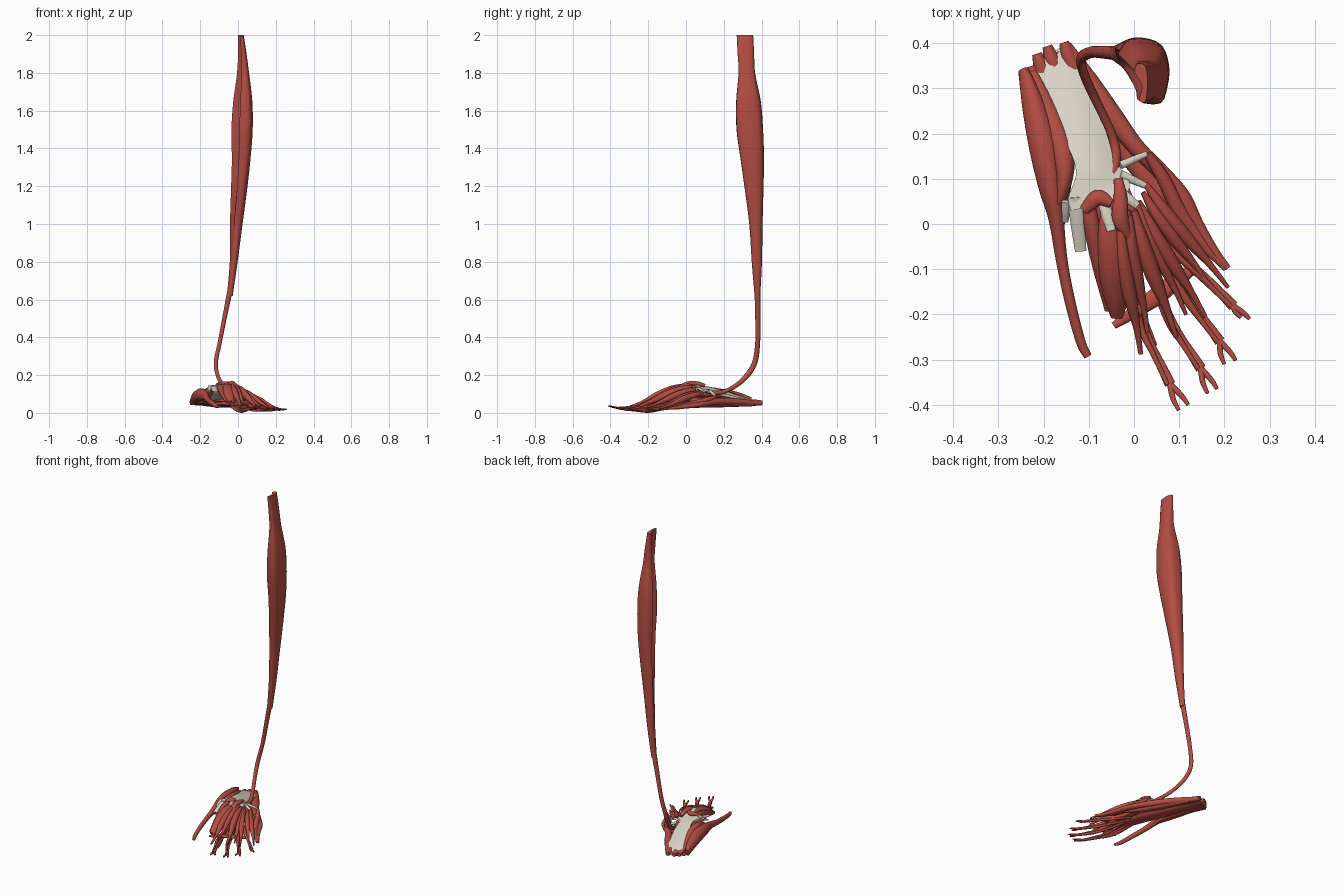
import bpy, bmesh, math
from mathutils import Vector


def material(name, col):
    m = bpy.data.materials.new(name)
    m.diffuse_color = (*col, 1)
    return m


RED = material("muscle_red", (0.46, 0.075, 0.055))
WHITE = material("ligament_white", (0.72, 0.68, 0.58))


def finish(bm, name, mat):
    bmesh.ops.recalc_face_normals(bm, faces=bm.faces)
    me = bpy.data.meshes.new(name)
    bm.to_mesh(me)
    bm.free()
    ob = bpy.data.objects.new(name, me)
    bpy.context.collection.objects.link(ob)
    me.materials.append(mat)
    for p in me.polygons:
        p.use_smooth = True
    bpy.context.view_layer.objects.active = ob
    ob.select_set(True)
    bpy.ops.object.shade_smooth_by_angle(angle=math.radians(50))
    ob.select_set(False)
    return ob


def spline(keys, steps=5):
    """Catmull-Rom through key tuples of any size."""
    k = [Vector(p) for p in keys]
    k = [k[0] * 2 - k[1]] + k + [k[-1] * 2 - k[-2]]
    out = []
    for i in range(1, len(k) - 2):
        a, b, c, d = k[i - 1:i + 3]
        for s in range(steps):
            t = s / steps
            out.append(0.5 * (2 * b + (c - a) * t + (2 * a - 5 * b + 4 * c - d) * t * t
                              + (3 * b - a - 3 * c + d) * t ** 3))
    return out + [k[-2]]


def loft(name, rings, mat):
    bm = bmesh.new()
    vs = [[bm.verts.new(p) for p in r] for r in rings]
    n = len(vs[0])
    for a, b in zip(vs, vs[1:]):
        for i in range(n):
            bm.faces.new((a[i], a[(i + 1) % n], b[(i + 1) % n], b[i]))
    bm.faces.new(vs[0])
    bm.faces.new(vs[-1])
    return finish(bm, name, mat)


def strand(name, keys, mat=RED, ref=(0, 0, 1), tilt=0, sides=12):
    """Sweep an oval along keys (x, y, z, half width, half height)."""
    s = spline([Vector(k) for k in keys])
    pos = [Vector(p[:3]) for p in s]
    rings = []
    for i, p in enumerate(pos):
        t = (pos[min(i + 1, len(pos) - 1)] - pos[max(i - 1, 0)]).normalized()
        side = t.cross(Vector(ref)).normalized()
        up = side.cross(t)
        ct, st = math.cos(tilt), math.sin(tilt)
        side, up = side * ct + up * st, up * ct - side * st
        w, h = max(s[i][3], .002), max(s[i][4], .002)
        rings.append([p + side * w * math.cos(a) + up * h * math.sin(a)
                      for a in (2 * math.pi * j / sides for j in range(sides))])
    return loft(name, rings, mat)


# Long calf muscle: crescent section fading to an oval; (z, x0, x1, y0, y1)
CRESCENT = [(-1, .55), (-.6, .95), (.1, 1), (.75, .8), (1, .2),
            (.95, -.4), (.65, -1), (-.25, -.9), (.2, -.25), (-.3, .2)]
rows = [(2.0, 0, .03, .27, .355), (1.9, 0, .045, .275, .36), (1.8, -.005, .058, .28, .365),
        (1.65, -.025, .075, .268, .395), (1.5, -.035, .077, .27, .407), (1.35, -.033, .066, .29, .412),
        (1.2, -.038, .05, .31, .41), (1.0, -.045, .024, .335, .405), (.8, -.045, -.002, .348, .402),
        (.62, -.058, -.028, .363, .393)]
shape = spline([(*p, 0) for p in CRESCENT + CRESCENT[:1]], 3)[:-1]
rings = []
for z, x0, x1, y0, y1 in spline(rows, 4):
    f = min(1, max(0, (z - .7) / .7))
    ring = []
    for j, c in enumerate(shape):
        a = math.radians(150 - 360 * j / len(shape))
        u = c.x * f + math.cos(a) * (1 - f)
        v = c.y * f + math.sin(a) * (1 - f)
        ring.append(((x0 + x1) / 2 + u * (x1 - x0) / 2, (y0 + y1) / 2 + v * (y1 - y0) / 2, z))
    rings.append(ring)
loft("calf_muscle", rings, RED)

# Its tendon, hooking behind the ankle and running into the foot
strand("calf_tendon", [(-.04, .378, .66, .016, .014), (-.068, .38, .52, .014, .012),
       (-.095, .38, .38, .013, .011), (-.117, .365, .27, .014, .011), (-.108, .325, .2, .014, .01),
       (-.08, .265, .145, .012, .01), (-.05, .2, .112, .011, .01), (-.04, .15, .107, .011, .011),
       (-.053, .1, .12, .012, .012), (-.078, .06, .13, .009, .008)], ref=(1, 0, 0))

# White sole ligament sheet: left and right edges
edges = [(-.235, .34, .058, -.15, .40, .05), (-.192, .26, .092, -.1, .31, .075),
         (-.15, .18, .122, -.06, .21, .098), (-.128, .115, .14, -.033, .13, .116),
         (-.145, .06, .145, -.01, .09, .125), (-.14, .03, .143, -.02, .05, .145)]
rings = []
for e in spline(edges):
    l, r = Vector(e[:3]), Vector(e[3:])
    top = [l.lerp(r, i / 6) + Vector((0, 0, .008 * math.sin(math.pi * i / 6))) for i in range(7)]
    rings.append(top + [p - Vector((0, 0, .012)) for p in reversed(top)])
loft("sole_ligament", rings, WHITE)
slips = [((-.13, .06, .142), (-.118, -.06, .11), .018), ((-.15, .05, .14), (-.152, .005, .115), .010),
         ((-.07, .06, .148), (-.05, -.015, .155), .014), ((-.03, .07, .14), (.008, .04, .14), .012),
         ((-.03, .11, .12), (.025, .085, .11), .010), ((-.03, .13, .115), (.028, .155, .09), .009)]
for i, (a, b, w) in enumerate(slips):
    m = [(p + q) / 2 for p, q in zip(a, b)]
    strand(f"ligament_slip_{i}", [(*a, w, .007), (*m, w * .9, .007), (*b, w * .7, .004)], WHITE)

# Inner edge muscle running to the big toe
strand("inner_edge_muscle", [(-.245, .34, .062, .011, .022), (-.222, .26, .082, .026, .032),
       (-.2, .17, .094, .033, .036), (-.185, .08, .095, .026, .032), (-.172, .01, .088, .017, .022),
       (-.16, -.08, .07, .013, .016), (-.142, -.17, .055, .012, .014), (-.118, -.26, .038, .011, .011),
       (-.102, -.293, .034, .009, .007)], tilt=.25)
strand("inner_edge_muscle_upper", [(-.225, .335, .06, .012, .012), (-.19, .25, .085, .022, .02),
       (-.158, .16, .108, .025, .024), (-.155, .09, .11, .017, .025), (-.175, .02, .09, .008, .012)])
strand("inner_edge_muscle_lower", [(-.225, .35, .052, .02, .012), (-.19, .24, .055, .03, .016),
       (-.165, .12, .06, .028, .018), (-.165, .0, .072, .012, .01)])

# Heel ends, then the short toe flexor belly under the sheet
for i, (x, y, w) in enumerate([(-.215, .365, .018), (-.192, .382, .018), (-.155, .39, .018)]):
    strand(f"heel_end_{i}", [(x, y + .012, .054, w * .6, .012), (x + .015, y - .03, .054, w, .016),
                             (x + .06, y - .13, .052, w * .8, .012)])
strand("toe_flexor_belly", [(-.185, .375, .05, .03, .012), (-.14, .27, .048, .036, .016),
       (-.09, .15, .046, .044, .017), (-.04, .03, .045, .046, .016), (-.01, -.05, .04, .04, .011),
       (.005, -.09, .035, .03, .006)])

# Outer edge muscles to the little toe
strand("outer_edge_muscle", [(-.15, .395, .05, .012, .012), (-.1, .315, .055, .022, .017),
       (-.045, .235, .06, .023, .019), (.005, .17, .06, .019, .018), (.055, .12, .052, .018, .015),
       (.105, .06, .042, .02, .014), (.14, 0, .034, .014, .011), (.178, -.06, .026, .01, .009),
       (.208, -.098, .024, .007, .006)])
strand("outer_edge_muscle_lower", [(-.12, .35, .045, .015, .01), (-.04, .2, .045, .024, .014),
       (.03, .1, .04, .02, .012), (.1, .03, .034, .01, .008)])
strand("little_toe_flexor", [(.03, .155, .085, .009, .008), (.065, .1, .066, .015, .014),
       (.105, .02, .045, .016, .014), (.15, -.04, .03, .013, .01), (.19, -.085, .024, .008, .007),
       (.203, -.1, .024, .006, .005)])

# Toe tendons with forked tips: start, middle, fork, two tips
toes = [((-.02, -.03, .04), (.02, -.22, .017), (.08, -.355, .024), (.099, -.412, .037), (.12, -.4, .036)),
        ((0, -.02, .038), (.085, -.215, .014), (.148, -.32, .018), (.163, -.375, .026), (.184, -.365, .026)),
        ((.01, -.02, .036), (.125, -.17, .015), (.19, -.26, .016), (.2, -.31, .022), (.225, -.302, .022)),
        ((.02, 0, .038), (.145, -.105, .022), (.22, -.182, .018), (.237, -.207, .019), (.256, -.21, .019))]
for i, (a, b, c, t1, t2) in enumerate(toes):
    strand(f"toe_tendon_{i}", [(*a, .01, .006), (*b, .008, .007), (*c, .012, .007)])
    for j, t in enumerate((t1, t2)):
        m = [p * .45 + q * .55 for p, q in zip(c, t)]
        m[0] += (-.004, .003)[j]
        strand(f"toe_tip_{i}_{j}", [(*c, .007, .006), (*m, .006, .005), (*t, .004, .003)])
    # long flexor slip lying above each tendon
    q = [(p + r) / 2 for p, r in zip(b, c)]
    strand(f"worm_muscle_{i}", [(a[0] - .01, a[1] + .02, .075, .006, .006),
           ((a[0] + b[0]) / 2, (a[1] + b[1]) / 2, .055 - i * .005, .012, .012),
           (b[0] - .008, b[1], b[2] + .016, .009, .01),
           (q[0] - .008, q[1], q[2] + .01, .006, .006), (c[0] - .006, c[1], c[2] + .006, .005, .004)])

# Big toe muscles: slanting pair and cross muscle
strand("slanting_toe_muscle", [(-.06, .03, .145, .014, .01), (-.055, -.03, .135, .026, .018),
       (-.048, -.1, .11, .03, .022), (-.042, -.16, .08, .025, .018), (-.04, -.205, .055, .012, .01)])
strand("slanting_toe_muscle_outer", [(-.02, .03, .135, .012, .01), (-.012, -.05, .12, .022, .018),
       (-.02, -.13, .085, .02, .018), (-.035, -.205, .05, .01, .01)])
strand("big_toe_flexor", [(-.1, .05, .145, .013, .01), (-.092, -.01, .13, .018, .017),
       (-.075, -.09, .098, .018, .018), (-.055, -.19, .058, .01, .01)])
strand("cross_toe_muscle", [(-.045, -.225, .045, .008, .006), (.0, -.195, .046, .014, .008),
       (.05, -.16, .044, .02, .009), (.1, -.12, .038, .017, .008), (.135, -.098, .032, .01, .006)])
strand("upper_knot_inner", [(-.11, .03, .15, .012, .008), (-.08, .058, .155, .018, .012),
       (-.05, .045, .158, .01, .008)])
strand("upper_knot_outer", [(-.035, .1, .145, .01, .008), (-.03, .06, .155, .015, .012),
       (-.03, .01, .155, .018, .012), (-.01, -.03, .14, .008, .008)])

# Spindle muscles between the long foot bones: start, end, half width
spindles = [((-.03, .0, .15), (.015, -.287, .035), .017), ((-.01, .02, .15), (.03, -.24, .045), .015),
            ((0, .03, .14), (.093, -.25, .035), .018), ((.005, .05, .13), (.115, -.2, .035), .014),
            ((.01, .05, .125), (.158, -.205, .03), .016), ((.02, .07, .11), (.17, -.14, .03), .014),
            ((.025, .09, .105), (.208, -.14, .023), .015)]
for i, (a, b, w) in enumerate(spindles):
    keys = []
    for t, f, bow in ((0, .4, 0), (.25, .95, .006), (.5, 1, .005), (.78, .5, 0), (1, .3, 0)):
        p = Vector(a).lerp(Vector(b), t)
        keys.append((p.x - bow, p.y, p.z + bow, w * f, w * f * 1.1))
    strand(f"bone_gap_muscle_{i}", keys)
# Low toe flexor strip touching the ground
strand("ground_strip", [(-.03, -.06, .035, .012, .008), (-.01, -.14, .018, .012, .008),
       (.015, -.2, .007, .01, .007), (.045, -.27, .012, .007, .005)])
